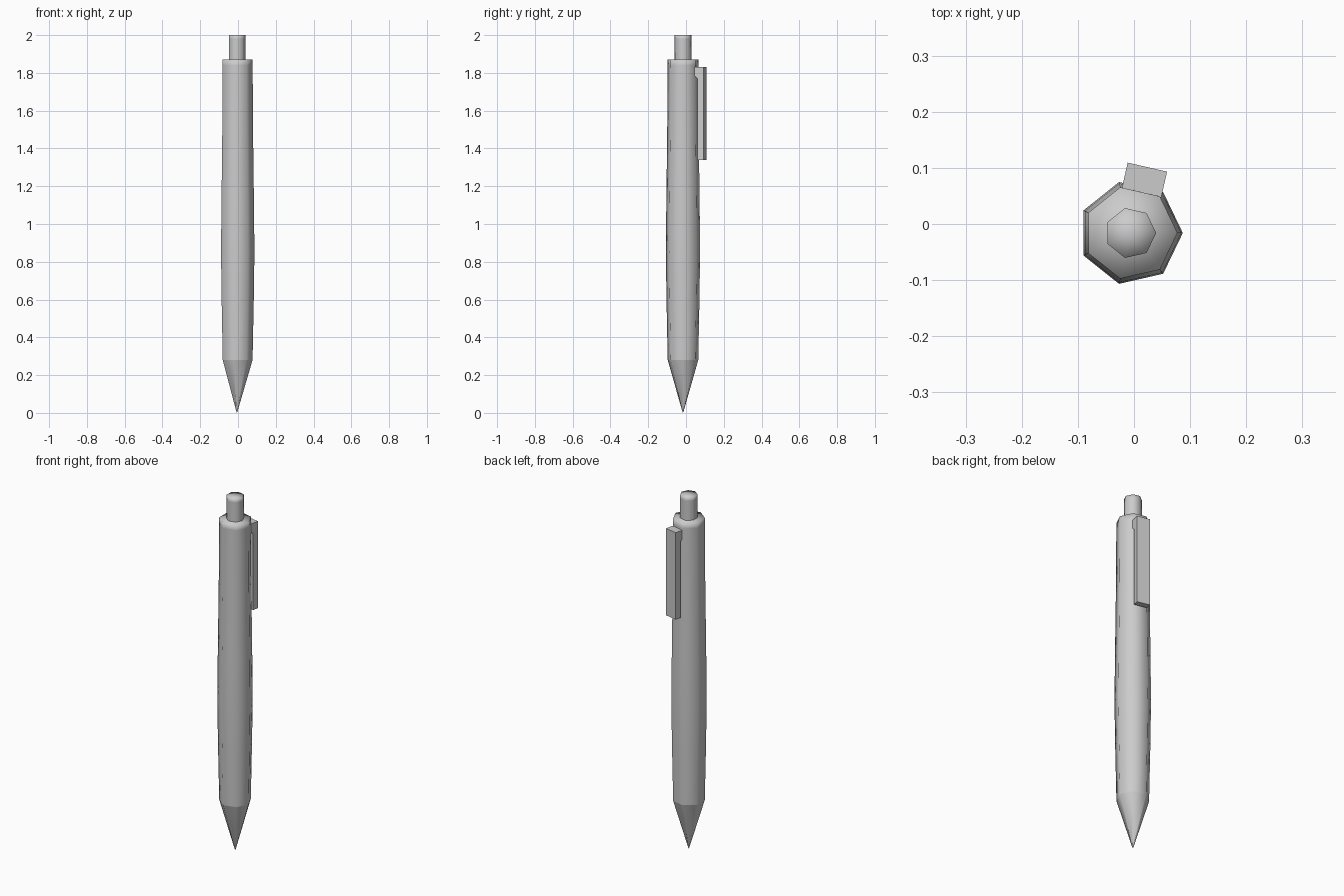
import bpy, bmesh
from math import cos, sin, tau

if "Cube" in bpy.data.objects:
    bpy.data.objects.remove(bpy.data.objects["Cube"])

SIDES = 7
CX, CY = -0.006, -0.016   # pen axis


def finish(name, bm):
    bmesh.ops.recalc_face_normals(bm, faces=bm.faces)
    for f in bm.faces:
        f.smooth = True
    me = bpy.data.meshes.new(name)
    bm.to_mesh(me)
    bm.free()
    ob = bpy.data.objects.new(name, me)
    ob.location = (CX, CY, 0)
    bpy.context.collection.objects.link(ob)
    return ob


def lathe(name, profile):
    """Spin (radius, z) points around the axis; radius 0 makes a pole."""
    bm = bmesh.new()
    rings = []
    for r, z in profile:
        n = SIDES if r > 0 else 1
        rings.append([bm.verts.new((r * cos(tau * i / SIDES), r * sin(tau * i / SIDES), z))
                      for i in range(n)])
    for a, b in zip(rings, rings[1:]):
        for i in range(SIDES):
            j = (i + 1) % SIDES
            quad = [a[i % len(a)], a[j % len(a)], b[j % len(b)], b[i % len(b)]]
            bm.faces.new(list(dict.fromkeys(quad)))
    return finish(name, bm)


# Slightly swollen barrel with a closed top
lathe("barrel", [(0.083, 0.28), (0.0895, 0.6), (0.093, 0.85), (0.0905, 1.1),
                 (0.0855, 1.5), (0.0835, 1.84), (0.0835, 1.87), (0, 1.87)])

# Pointed writing tip
lathe("nose_cone", [(0, 0), (0.004, 0.01), (0.083, 0.28)])

# Push button
lathe("push_button", [(0.0455, 1.86), (0.0455, 1.98), (0.0455, 2.0), (0, 2.0)])

# Pocket clip: hooked side profile (distance from axis, z) extruded across one flat
profile = [(0.121, 1.34), (0.121, 1.83), (0.070, 1.83), (0.070, 1.785),
           (0.088, 1.77), (0.088, 1.34)]
bm = bmesh.new()
face = bm.faces.new([bm.verts.new((r, -0.039, z)) for r, z in profile])
ext = bmesh.ops.extrude_face_region(bm, geom=[face])
bmesh.ops.translate(bm, vec=(0, 0.072, 0),
                    verts=[v for v in ext["geom"] if isinstance(v, bmesh.types.BMVert)])
clip = finish("pocket_clip", bm)
clip.rotation_euler.z = tau * 1.5 / SIDES
bpy.context.view_layer.objects.active = clip
clip.select_set(True)
bpy.ops.object.shade_smooth_by_angle(angle=0.6)
